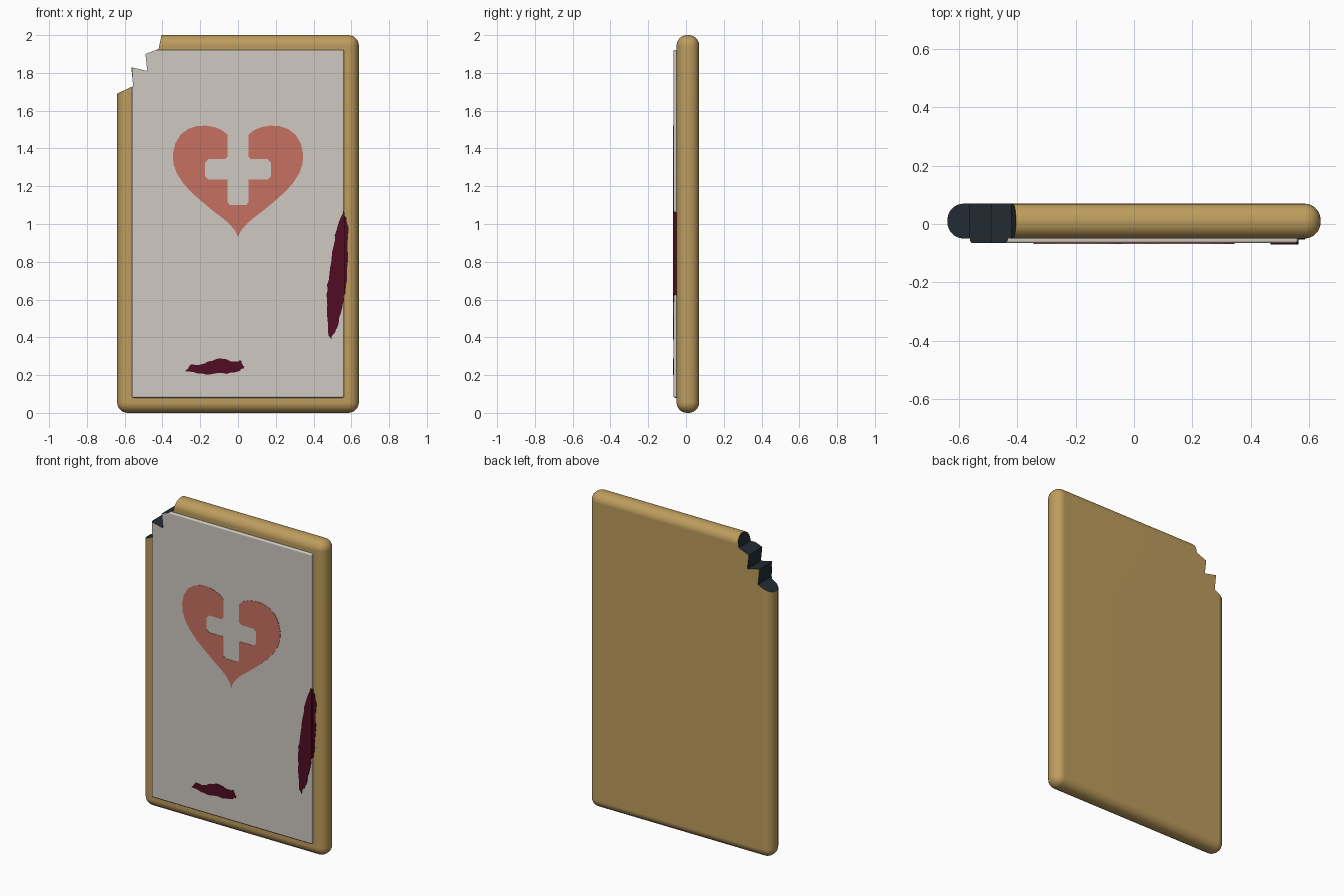
import bpy, bmesh, random
from mathutils import Vector

if "Cube" in bpy.data.objects:
    bpy.data.objects.remove(bpy.data.objects["Cube"])

random.seed(4)


def material(name, rgb):
    m = bpy.data.materials.new(name)
    m.diffuse_color = (*rgb, 1)
    m.use_nodes = True
    m.node_tree.nodes["Principled BSDF"].inputs["Base Color"].default_value = m.diffuse_color
    return m


TAN = material("tan frame", (0.51, 0.335, 0.11))
GREY = material("pale grey panel", (0.62, 0.59, 0.535))
RED = material("faded red", (0.57, 0.165, 0.12))
STAIN = material("dark maroon", (0.08, 0.004, 0.017))
DARK = material("dark broken core", (0.016, 0.025, 0.034))


def add_object(name, bm, mats):
    bmesh.ops.recalc_face_normals(bm, faces=bm.faces[:])
    me = bpy.data.meshes.new(name)
    bm.to_mesh(me)
    bm.free()
    for m in mats:
        me.materials.append(m)
    ob = bpy.data.objects.new(name, me)
    bpy.context.collection.objects.link(ob)
    return ob


def prism(name, pts, y0, y1, mats):
    """Extrude an (x, z) outline from y0 to y1."""
    bm = bmesh.new()
    face = bm.faces.new([bm.verts.new((x, y0, z)) for x, z in pts])
    geo = bmesh.ops.extrude_face_region(bm, geom=[face])["geom"]
    bmesh.ops.translate(bm, vec=(0, y1 - y0, 0),
                        verts=[g for g in geo if isinstance(g, bmesh.types.BMVert)])
    return add_object(name, bm, mats)


def slab(name, x, z0, z1, y0, y1, radius, segs, mat):
    """Rounded slab with its torn corner cut away."""
    bm = bmesh.new()
    bmesh.ops.create_cube(bm, size=1)
    for v in bm.verts:
        v.co = Vector((v.co.x * 2 * x, (y0 + y1) / 2 + v.co.y * (y1 - y0),
                       (z0 + z1) / 2 + v.co.z * (z1 - z0)))
    bmesh.ops.bevel(bm, geom=bm.edges[:], offset=radius, segments=segs,
                    profile=0.5, affect='EDGES')
    ob = add_object(name, bm, [mat, DARK])
    cut = prism("corner_cutter", TEAR, -0.3, 0.3, [mat, DARK])
    cut.hide_render = True
    for p in cut.data.polygons:
        p.material_index = 1
    mod = ob.modifiers.new("tear", 'BOOLEAN')
    mod.operation, mod.solver, mod.object = 'DIFFERENCE', 'EXACT', cut
    bpy.ops.object.select_all(action='DESELECT')
    bpy.context.view_layer.objects.active = ob
    ob.select_set(True)
    bpy.ops.object.modifier_apply(modifier="tear")
    bpy.data.objects.remove(cut)
    bpy.ops.object.shade_smooth_by_angle(angle=0.6)
    wn = ob.modifiers.new("flat_normals", 'WEIGHTED_NORMAL')
    wn.keep_sharp = True
    return ob


def ragged(pts, amount, n=4):
    """Roughen an outline with small random teeth."""
    out = []
    for a, b in zip(pts, pts[1:] + pts[:1]):
        a, b = Vector(a), Vector(b)
        d = (b - a).normalized()
        for i in range(n):
            p = a.lerp(b, i / n) + Vector((d.y, -d.x)) * random.uniform(-amount, amount)
            out.append((p.x, p.y))
    return out


# Jagged tear line across the upper left corner
TEAR = [(-0.80, 1.615), (-0.64, 1.69), (-0.555, 1.73), (-0.565, 1.83), (-0.48, 1.81),
        (-0.49, 1.90), (-0.42, 1.927), (-0.405, 2.0), (-0.39, 2.1), (-0.80, 2.1)]

# Frame board and raised front panel
slab("frame_board", 0.64, 0, 2, -0.05, 0.07, 0.056, 7, TAN)
slab("front_panel", 0.562, 0.08, 1.922, -0.066, -0.04, 0.009, 3, GREY)

# Heart with a cross-shaped opening, mirrored from its right half
half = [(0, 0.932), (0.016, 0.965), (0.042, 0.997), (0.08, 1.03), (0.125, 1.064),
        (0.185, 1.113), (0.244, 1.165), (0.29, 1.215), (0.325, 1.27), (0.342, 1.32),
        (0.345, 1.37), (0.333, 1.425), (0.305, 1.473), (0.265, 1.503), (0.22, 1.518),
        (0.17, 1.521), (0.125, 1.513), (0.085, 1.497), (0.055, 1.472), (0.055, 1.358),
        (0.068, 1.343), (0.157, 1.343), (0.174, 1.326), (0.174, 1.252), (0.157, 1.235),
        (0.055, 1.235), (0.055, 1.115), (0.043, 1.10), (0, 1.10)]
heart = half + [(-x, z) for x, z in half[-2:0:-1]]
prism("heart_emblem", heart, -0.068, -0.063, [RED])

# Low stain on the panel
low = [(-0.276, 0.218), (-0.25, 0.25), (-0.175, 0.265), (-0.106, 0.284), (-0.016, 0.276),
       (0.016, 0.274), (0.035, 0.244), (0.01, 0.223), (-0.085, 0.207), (-0.19, 0.203)]
prism("low_stain", ragged(low, 0.006), -0.069, -0.064, [STAIN])

# Side stain, wrapping over the panel edge onto the frame
side = [(0.56, 1.07), (0.525, 0.99), (0.504, 0.89), (0.483, 0.73), (0.468, 0.626),
        (0.477, 0.414), (0.493, 0.39), (0.51, 0.424), (0.53, 0.456), (0.546, 0.546),
        (0.56, 0.615)]
prism("side_stain", ragged(side, 0.004), -0.07, -0.064, [STAIN])
prism("side_stain_edge", [(0.556, 0.615), (0.565, 0.63), (0.565, 1.06), (0.556, 1.07)],
      -0.07, -0.049, [STAIN])
rim = [(0.558, 0.62), (0.568, 0.63), (0.577, 0.70), (0.581, 0.82), (0.584, 0.92),
       (0.585, 0.985), (0.573, 1.03), (0.558, 1.06)]
prism("side_stain_rim", ragged(rim, 0.003, 3), -0.053, -0.048, [STAIN])
